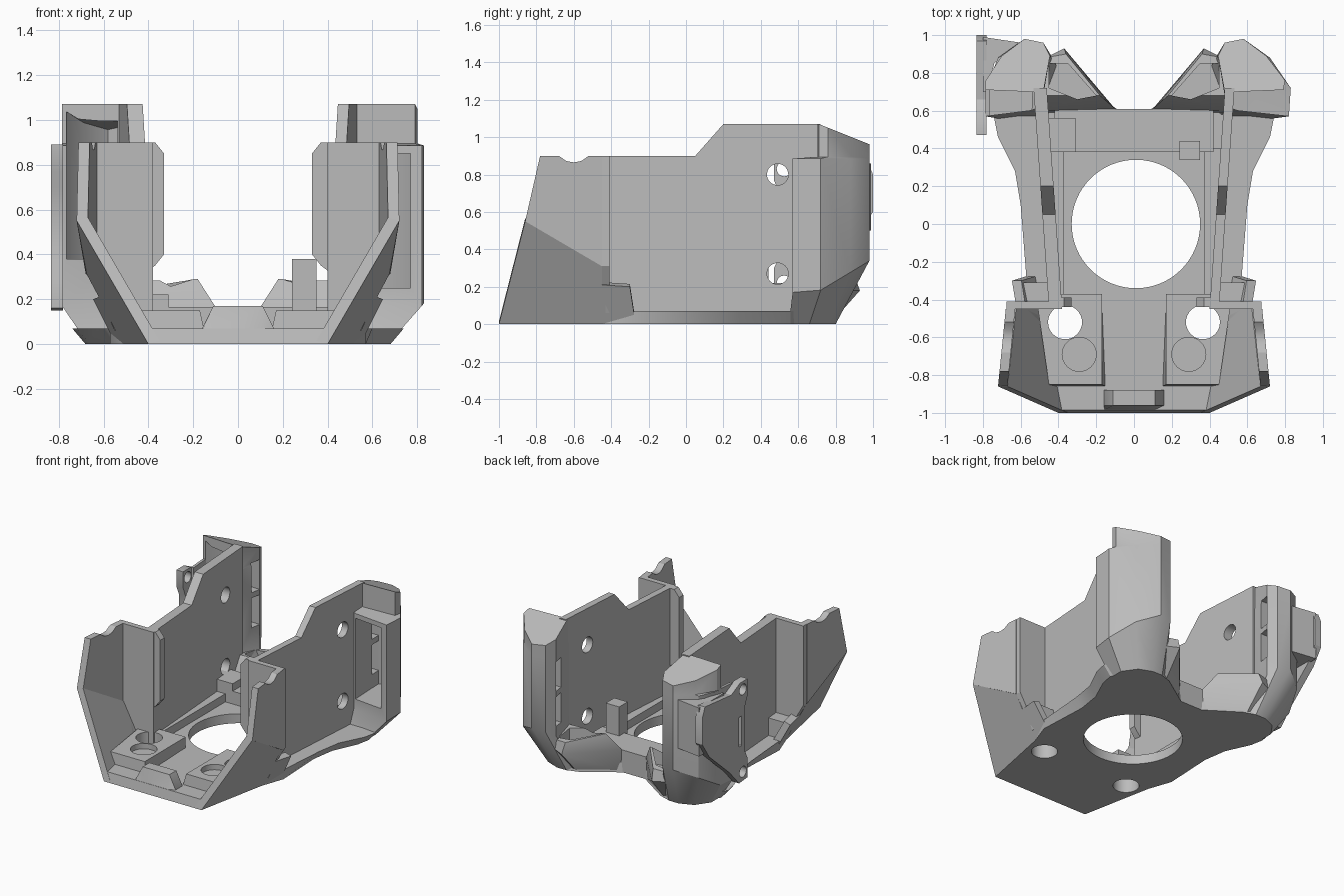
import bpy, bmesh, math
from mathutils import Vector

cube = bpy.data.objects.get("Cube")
if cube:
    bpy.data.objects.remove(cube, do_unlink=True)

grey = bpy.data.materials.new("plain grey")
grey.use_nodes = True
colour = (0.5, 0.5, 0.5, 1)
grey.diffuse_color = colour
grey.node_tree.nodes["Principled BSDF"].inputs["Base Color"].default_value = colour


def loft(name, rings):
    """Closed solid through rings that share a point count."""
    bm = bmesh.new()
    loops = [[bm.verts.new(p) for p in ring] for ring in rings]
    bm.faces.new(loops[0])
    bm.faces.new(loops[-1])
    n = len(loops[0])
    for low, high in zip(loops, loops[1:]):
        for i in range(n):
            j = (i + 1) % n
            bm.faces.new((low[i], low[j], high[j], high[i]))
    bmesh.ops.recalc_face_normals(bm, faces=bm.faces)
    mesh = bpy.data.meshes.new(name)
    bm.to_mesh(mesh)
    bm.free()
    mesh.materials.append(grey)
    obj = bpy.data.objects.new(name, mesh)
    bpy.context.collection.objects.link(obj)
    return obj


def sheet(name, points, offset):
    """Outline pushed along an offset vector."""
    ring = [Vector(p) for p in points]
    return loft(name, [ring, [p + Vector(offset) for p in ring]])


def slab(name, outline, low, high):
    """Plan outline between two heights."""
    return sheet(name, [(x, y, low) for x, y in outline], (0, 0, high - low))


def box(name, xs, ys, zs):
    (a, b), (c, d) = xs, ys
    return slab(name, [(a, c), (b, c), (b, d), (a, d)], *zs)


def disc(cx, cy, r, n=32):
    turns = [math.tau * i / n for i in range(n)]
    return [(cx + r * math.cos(t), cy + r * math.sin(t)) for t in turns]


def across(outline, x, depth, name="cutter"):
    """Outline in the side plane pushed along x."""
    return sheet(name, [(x, y, z) for y, z in outline], (depth, 0, 0))


def cut(obj, *cutters):
    for cutter in cutters:
        cutter.hide_render = True
        mod = obj.modifiers.new("cut", "BOOLEAN")
        mod.operation, mod.solver, mod.object = "DIFFERENCE", "EXACT", cutter
        bpy.context.view_layer.objects.active = obj
        bpy.ops.object.modifier_apply(modifier=mod.name)
        bpy.data.objects.remove(cutter, do_unlink=True)


def flip(points, s):
    return [(s * p[0], *p[1:]) for p in points]


# Floor plate with the large round opening
half = [(.40, -1), (.51, -.45), (.57, -.28), (.6, .1), (.63, .28), (.72, .46),
        (.74, .56), (.68, .66), (.6, .76), (.46, .8), (.36, .77), (.1, .61)]
plan = half + flip(half[::-1], -1)
base = loft("floor_plate", [
    [(x * (.92 if y > -.2 else 1), y, 0) for x, y in plan],
    [(x, y + (.015 if y == -1 else 0), .07) for x, y in plan]])
cut(base, slab("cutter", disc(.01, 0, .34, 64), -1, 1))

# Rear crossbar, front lip and small blocks
box("rear_crossbar", (-.42, .42), (.38, .61), (.05, .165))
lip = [(-.985, .06), (-.96, .17), (-.88, .17), (-.88, .06)]
loft("front_lip", [[(x, y, z - (z > .1) * drop) for y, z in lip]
                   for x, drop in ((-.16, .1), (-.11, 0), (.11, 0), (.16, .1))])
box("duct_block", (.24, .35), (.34, .44), (.06, .38))
box("wire_block", (-.5, -.31), (.38, .56), (.06, .22))


def slope_x(y, z):
    """Plane of the flared lower cheeks."""
    return .4 + .2 * (y + 1) + .53 * z


def cheek_x(y):
    return .72 - .1 * (y + .86)


def wall_x(y):
    return .45 + .07 * (y + .45)


def roof_z(y):
    """Sloping top of the rear lobes."""
    return 1.07 - .4 * max(0, y - .71)


# Lobe plan outlines, in matching order
foot = [(.44, .55), (.36, .76), (.42, .8), (.5, .8), (.6, .76), (.67, .66), (.67, .55), (.5, .55)]
body = [(.49, .62), (.445, .89), (.48, .96), (.58, .98), (.72, .88), (.83, .72), (.82, .57), (.55, .6)]
crown = [(.48, .7), (.445, .89), (.48, .96), (.58, .98), (.7, .89), (.8, .76), (.79, .71), (.55, .7)]
hollow = [(.55, .4), (.53, .89), (.58, .92), (.69, .84), (.77, .72), (.77, .4)]

for s, side in ((1, "left"), (-1, "right")):
    def drill(top):
        return slab("cutter", disc(s * .365, -.52, .09), -1, top)

    cut(base, drill(1))

    # Raised screw blocks beside the front lip
    block = loft(side + "_screw_block", [
        flip([(.15, -.86, .06), (.42, -.86, .06), (.52, -.37, .06), (.17, -.37, .06)], s),
        flip([(.17, -.85, .15), (.45, -.85, .15), (.52, -.37, .15), (.17, -.37, .15)], s)])
    cut(block, drill(1), slab("cutter", disc(s * .29, -.69, .09), .11, 1))

    # Low rail beside the round opening
    sheet(side + "_floor_rail", flip([(.37, -.38, .05), (.43, -.38, .05),
          (.47, .4, .05), (.37, .4, .05)], s), (0, 0, .08))

    # Flared lower cheek and the tab behind it
    low = [(-1, 0), (-.86, .55), (-.45, .31), (-.45, .21), (-.3, .2), (-.28, .07), (-.27, 0)]
    cheek = sheet(side + "_lower_cheek", [(s * slope_x(y, z), y, z) for y, z in low],
                  (-s * .05, 0, .015))
    cut(cheek, drill(.2))
    sheet(side + "_cheek_tab", flip([(.45, -.43, .06), (.55, -.43, .06),
          (.61, -.43, .2), (.45, -.43, .2)], s), (0, .12, 0))

    # Upright upper cheek with a shallow notch in its top edge
    high = [(-.86, .55), (-.78, .9), (-.68, .9), (-.64, .872), (-.6, .865),
            (-.56, .872), (-.52, .9), (-.45, .9), (-.45, .31)]
    sheet(side + "_upper_cheek", [(s * cheek_x(y), y, z) for y, z in high],
          (-s * .05, 0, 0))

    # Cross panel joining cheek to side wall, with its inner fin
    sheet(side + "_cross_panel", flip([(.4, -.45, .06), (.53, -.45, .06), (.675, -.45, .31),
          (.675, -.45, .9), (.4, -.45, .9)], s), (0, .04, 0))
    sheet(side + "_fin", flip([(.41, -.44, .32), (.37, -.44, .35), (.33, -.44, .4),
          (.33, -.44, .85), (.37, -.44, .9), (.41, -.44, .9)], s), (0, .05, 0))

    # Long side wall with two screw holes
    rim = [(-.45, .05), (-.45, .9), (.05, .9), (.2, 1.07), (.72, 1.07), (.72, .05)]
    wall = sheet(side + "_side_wall", [(s * wall_x(y), y, z) for y, z in rim],
                 (-s * (.05 if s > 0 else .07), 0, 0))
    cut(wall, *[across(disc(.49, z, .057), s * .3, s * .4) for z in (.8, .27)])

    # Hollow rear lobe with two slots in its inner face
    reach = .83 if s > 0 else .785
    shape = [(foot, lambda y: 0),
             (body, lambda y: .17 + .6 * max(0, y - .7)),
             (body, lambda y: .885), (crown, lambda y: .895), (crown, roof_z)]
    lobe = loft(side + "_rear_lobe", [[(s * min(x, reach), y, height(y)) for x, y in ring]
                                      for ring, height in shape])
    floor, roof, slot = (.25, .85, .35) if s > 0 else (.38, 1.04, .43)
    inner = [(s * min(x, reach - .02), y) for x, y in hollow]
    cut(lobe, loft("cutter", [[(x, y, floor) for x, y in inner],
                              [(x, y, min(roof, roof_z(y) - .03)) for x, y in inner]]))
    cut(lobe, *[box("cutter", (s * .35, s * .6), (.81, .89), (z, z + .22))
                for z in (slot, slot + .26)])

    # Faceted air nozzle between lobe and crossbar
    nozzle = loft(side + "_air_nozzle", [
        flip([(.1, .6, 0), (.36, .77, 0), (.46, .78, 0), (.46, .58, 0)], s),
        flip([(.1, .61, .165), (.37, .93, .18), (.47, .88, .18), (.48, .6, .165)], s),
        flip([(.18, .68, .29), (.36, .9, .26), (.47, .88, .25), (.48, .68, .28)], s)])
    mouth = [(.2, .68), (.35, .85), (.45, .85), (.45, .72), (.3, .66)]
    cut(nozzle, slab("cutter", flip(mouth, s), .17, .5))

# Thin mounting plate outside the right lobe, with the web behind it
plate = across([(.47, .89), (.56, .89), (.66, .84), (.97, .87), (1, .8), (1, .6),
                (.92, .48), (.68, .27), (.57, .15), (.47, .16), (.47, .3),
                (.5, .36), (.5, .7), (.47, .77)], -.835, .055, "mounting_plate")
cut(plate, *[across(disc(.525, z, .04, 20), -1, .5) for z in (.83, .22)],
    across([(.54, .42), (.57, .42), (.57, .64), (.54, .64)], -1, .5))
slab("plate_web", [(-.8, .7), (-.8, .99), (-.6, .96), (-.74, .85), (-.775, .7)], .5, .86)

# Soft shading with crisp edges
bpy.ops.object.select_all(action="DESELECT")
for obj in bpy.context.collection.objects:
    if obj.type == "MESH" and grey.name in obj.data.materials:
        obj.select_set(True)
        bpy.context.view_layer.objects.active = obj
bpy.ops.object.shade_smooth_by_angle(angle=math.radians(30))
